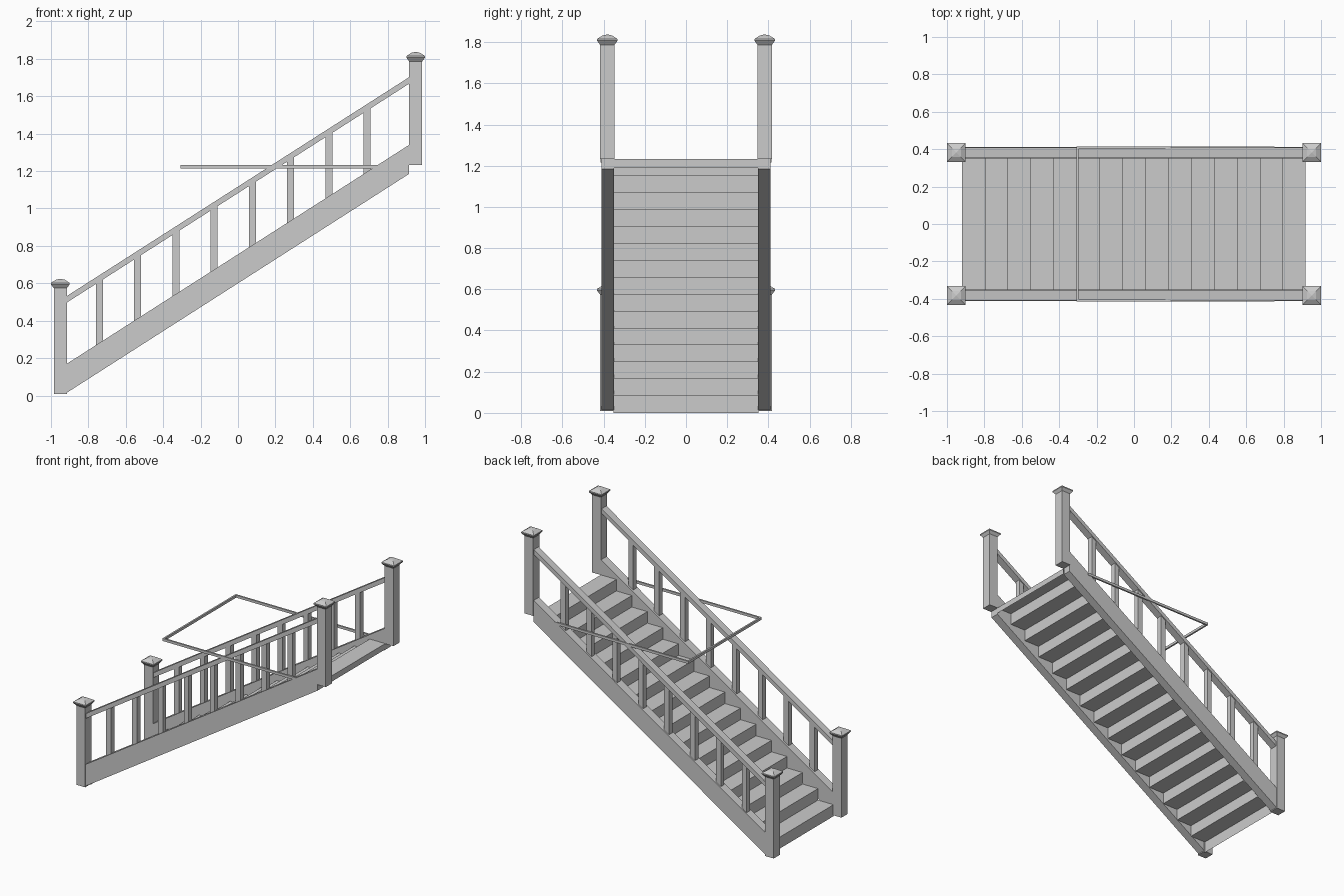
import bpy, bmesh

if "Cube" in bpy.data.objects:
    bpy.data.objects.remove(bpy.data.objects["Cube"])

YC = 0.382                      # centre line of each balustrade
SLOPE = 1.17 / 1.83
X0 = 0.915                      # inner faces of the newel posts
STEPS, RUN, RISE = 15, 0.1225, 0.0821


def finish(name, bm):
    bmesh.ops.recalc_face_normals(bm, faces=bm.faces)
    me = bpy.data.meshes.new(name)
    bm.to_mesh(me)
    bm.free()
    ob = bpy.data.objects.new(name, me)
    bpy.context.collection.objects.link(ob)
    return ob


def prism(name, profile, y0, y1):
    """Extrude an x-z profile from y0 to y1."""
    bm = bmesh.new()
    f = bm.faces.new([bm.verts.new((x, y0, z)) for x, z in profile])
    ext = bmesh.ops.extrude_face_region(bm, geom=[f])["geom"]
    bmesh.ops.translate(bm, vec=(0, y1 - y0, 0),
                        verts=[v for v in ext if isinstance(v, bmesh.types.BMVert)])
    return finish(name, bm)


def slope_z(x, base):
    return base + (x + X0) * SLOPE


def sloped(name, x0, x1, low, high, y0, y1):
    """Bar between two lines that run parallel to the stair pitch."""
    return prism(name, [(x0, slope_z(x0, low)), (x1, slope_z(x1, low)),
                        (x1, slope_z(x1, high)), (x0, slope_z(x0, high))], y0, y1)


def newel(name, x, y, z, height):
    """Square post with flared pyramid cap, built from stacked square rings."""
    rings = [(0.035, 0), (0.035, height - 0.05), (0.05, height - 0.03),
             (0.05, height - 0.022), (0.024, height - 0.005), (0.002, height)]
    bm = bmesh.new()
    loops = [[bm.verts.new((x + sx * r, y + sy * r, z + h))
              for sx, sy in ((-1, -1), (1, -1), (1, 1), (-1, 1))] for r, h in rings]
    for a, b in zip(loops, loops[1:]):
        for i in range(4):
            j = (i + 1) % 4
            bm.faces.new((a[i], a[j], b[j], b[i]))
    bm.faces.new(loops[0])
    bm.faces.new(loops[-1])
    return finish(name, bm)


# folded sheet of risers and treads, with a short lip at the landing
bm = bmesh.new()
path = [(-0.92, 0)]
for k in range(STEPS):
    x, z = -0.92 + k * RUN, (k + 1) * RISE
    path += [(x, z), (x + RUN, z)]
path.append((path[-1][0], 1.19))
rows = [[bm.verts.new((x, y, z)) for y in (-0.352, 0.352)] for x, z in path]
for a, b in zip(rows, rows[1:]):
    bm.faces.new((a[0], a[1], b[1], b[0]))
finish("steps", bm)

# both balustrades
for side, s in (("front", -1), ("back", 1)):
    y_in, y_out = s * 0.35, s * 0.411
    sloped(side + "_stringer", -X0, X0, 0.015, 0.17, y_in, y_out)
    sloped(side + "_handrail", -X0, X0, 0.497, 0.532, s * 0.356, s * 0.409)
    newel(side + "_lower_newel", -0.95, s * YC, 0.008, 0.616)
    newel(side + "_upper_newel", 0.95, s * YC, 1.232, 0.605)
    for i in range(8):
        x = -0.741 + i * 0.2045
        sloped(f"{side}_baluster_{i + 1}", x - 0.019, x + 0.019, 0.16, 0.505,
               s * (YC - 0.019), s * (YC + 0.019))
    # floor opening trim along the side
    prism(side + "_opening_trim", [(-0.308, 1.215), (0.75, 1.215), (0.75, 1.233),
                                   (-0.308, 1.233)], s * 0.402, s * 0.414)

# floor opening trim across the stairwell
prism("cross_opening_trim", [(-0.308, 1.215), (-0.296, 1.215), (-0.296, 1.233),
                             (-0.308, 1.233)], -0.402, 0.402)
